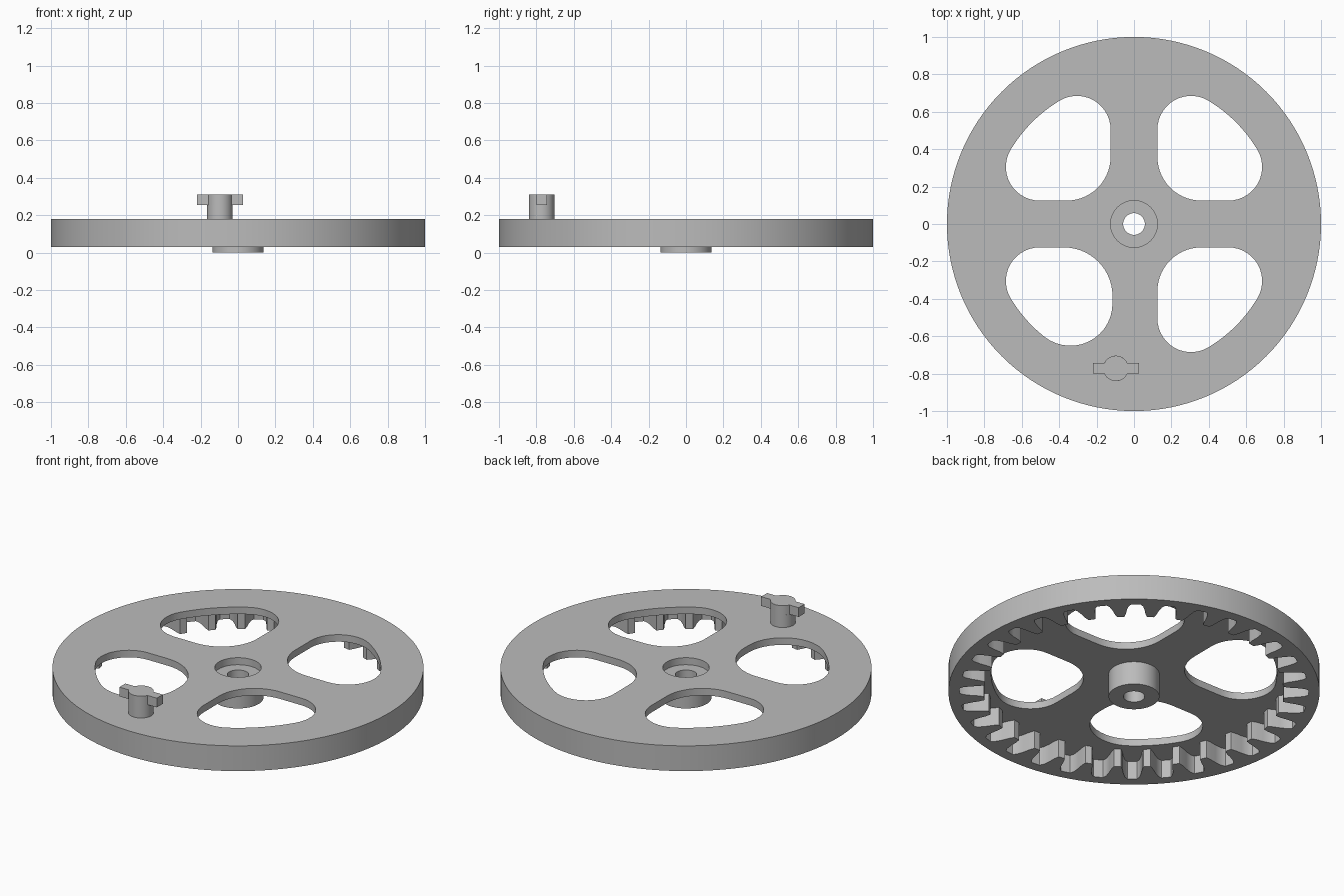
import bpy
import bmesh
from math import asin, atan2, cos, pi, sin, sqrt

cube = bpy.data.objects.get("Cube")
if cube:
    bpy.data.objects.remove(cube)

grey = bpy.data.materials.new("plain_grey")
grey.use_nodes = True
colour = (0.5, 0.5, 0.5, 1)
grey.diffuse_color = colour
grey.node_tree.nodes["Principled BSDF"].inputs["Base Color"].default_value = colour

RIM, ROOT, TIP = 1.0, 0.94, 0.81       # rim and tooth radii
BASE, UNDER, TOP = 0.03, 0.138, 0.18   # rim bottom, plate underside, plate top
TEETH = 32


def arc(cx, cy, r, start, end, steps=14):
    angles = [start + (end - start) * i / steps for i in range(steps + 1)]
    return [(cx + r * cos(a), cy + r * sin(a)) for a in angles]


def circle(r, cx=0, cy=0, steps=128):
    return arc(cx, cy, r, 0, 2 * pi, steps)[:-1]


def slab(name, outlines, z0, z1):
    """Extrude filled outlines (inner outlines become holes) from z0 to z1."""
    curve = bpy.data.curves.new(name + "_outline", "CURVE")
    curve.dimensions = "2D"
    curve.fill_mode = "BOTH"
    curve.extrude = (z1 - z0) / 2
    for points in outlines:
        spline = curve.splines.new("POLY")
        spline.points.add(len(points) - 1)
        for target, (x, y) in zip(spline.points, points):
            target.co = (x, y, 0, 1)
        spline.use_cyclic_u = True
    helper = bpy.data.objects.new(name + "_helper", curve)
    bpy.context.collection.objects.link(helper)
    graph = bpy.context.evaluated_depsgraph_get()
    mesh = bpy.data.meshes.new_from_object(helper.evaluated_get(graph))
    bpy.data.objects.remove(helper)
    mesh.name = name

    bm = bmesh.new()
    bm.from_mesh(mesh)
    bmesh.ops.remove_doubles(bm, verts=bm.verts, dist=0.0001)
    bmesh.ops.recalc_face_normals(bm, faces=bm.faces)
    bmesh.ops.translate(bm, verts=bm.verts, vec=(0, 0, (z0 + z1) / 2))
    bm.to_mesh(mesh)
    bm.free()
    mesh.materials.clear()
    mesh.materials.append(grey)

    obj = bpy.data.objects.new(name, mesh)
    bpy.context.collection.objects.link(obj)
    bpy.ops.object.select_all(action="DESELECT")
    obj.select_set(True)
    bpy.context.view_layer.objects.active = obj
    bpy.ops.object.shade_smooth_by_angle(angle=0.5)
    return obj


def window(sx, sy, edge=0.125, inner=0.235, side=0.18, spoke=0.18, outer=0.77):
    """Rounded opening between two spokes, mirrored into one quadrant."""
    # Fillet centres that touch a straight edge and the outer arc
    ax = edge + spoke
    ay = sqrt((outer - spoke) ** 2 - ax ** 2)
    by = 0.125 + side
    bx = sqrt((outer - side) ** 2 - by ** 2)
    a, b = atan2(ay, ax), atan2(by, bx)
    points = arc(edge + inner, 0.125 + inner, inner, 1.5 * pi, pi)
    points += arc(ax, ay, spoke, pi, a)
    points += arc(0, 0, outer, a, b)[1:-1]
    points += arc(bx, by, side, b, -pi / 2)
    return [(sx * x, sy * y) for x, y in points]


# Top plate with four openings and the hub recess
windows = [window(1, 1), window(-1, 1), window(1, -1),
           window(-1, -1, edge=0.115, inner=0.26, spoke=0.225)]
slab("wheel_plate", [circle(RIM), circle(0.125, steps=64)] + windows, UNDER, TOP)

# Rim with inward gear teeth
flank = [(-0.36, ROOT), (-0.28, 0.92), (-0.22, 0.88), (-0.18, 0.84), (-0.12, TIP)]
tooth = [(-0.5, ROOT)] + flank + [(-f, r) for f, r in reversed(flank)]
gear = []
for i in range(TEETH):
    for f, r in tooth:
        angle = 2 * pi * (i + f) / TEETH
        gear.append((r * cos(angle), r * sin(angle)))
slab("toothed_rim", [circle(RIM), gear], BASE, UNDER)

# Bored hub under the plate
slab("hub", [circle(0.137, steps=64), circle(0.058, steps=48)], 0, UNDER)

# Handle peg with a winged head
px, py, pr, half_wing, reach = -0.097, -0.772, 0.068, 0.028, 0.123
slab("handle_stem", [circle(pr, px, py, 48)], TOP, 0.255)
notch = asin(half_wing / pr)
head = arc(px, py, pr, notch, pi - notch)
head += [(px - reach, py + half_wing), (px - reach, py - half_wing)]
head += arc(px, py, pr, pi + notch, 2 * pi - notch)
head += [(px + reach, py - half_wing), (px + reach, py + half_wing)]
slab("handle_head", [head], 0.255, 0.31)
